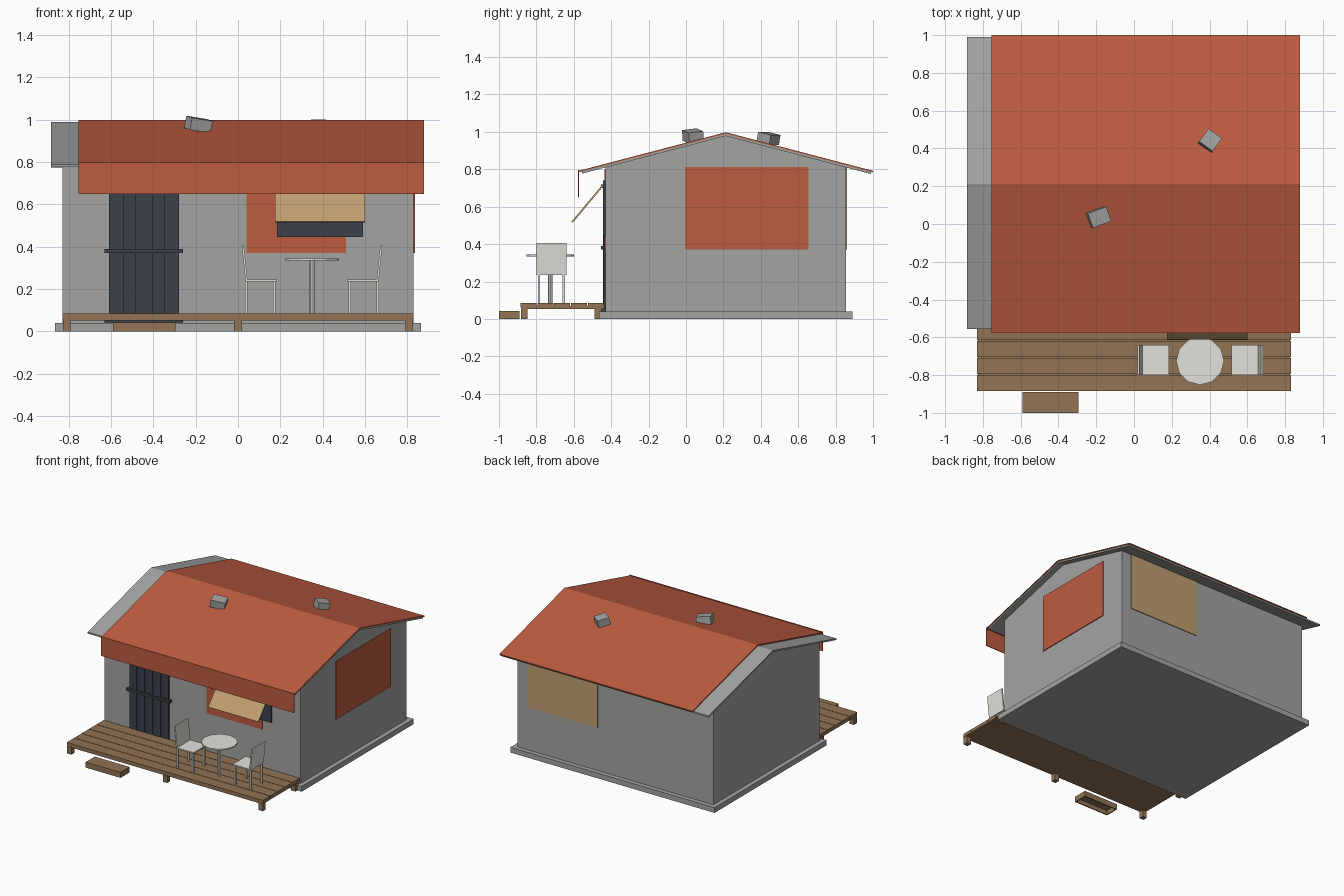
import bpy, bmesh, math
from mathutils import Vector

cube = bpy.data.objects.get("Cube")
if cube:
    bpy.data.objects.remove(cube, do_unlink=True)


def material(name, r, g, b):
    m = bpy.data.materials.new(name)
    m.use_nodes = True
    m.diffuse_color = (r, g, b, 1)
    m.node_tree.nodes["Principled BSDF"].inputs["Base Color"].default_value = (r, g, b, 1)
    return m


GREY = material("concrete_grey", .37, .37, .365)
RED = material("roof_red", .51, .107, .051)
WOOD = material("deck_wood", .29, .175, .09)
TAN = material("pale_plywood", .53, .345, .165)
DARK = material("dark_metal", .045, .054, .07)
WHITE = material("white_plastic", .77, .755, .71)


def finish(name, bm, mat):
    bmesh.ops.recalc_face_normals(bm, faces=bm.faces)
    me = bpy.data.meshes.new(name)
    bm.to_mesh(me)
    bm.free()
    me.materials.append(mat)
    ob = bpy.data.objects.new(name, me)
    bpy.context.collection.objects.link(ob)
    return ob


def prism(name, profile, x0, x1, mat):
    """Extrude a closed (y, z) profile along x."""
    bm = bmesh.new()
    face = bm.faces.new([bm.verts.new((x0, y, z)) for y, z in profile])
    ext = bmesh.ops.extrude_face_region(bm, geom=[face])["geom"]
    verts = [v for v in ext if isinstance(v, bmesh.types.BMVert)]
    bmesh.ops.translate(bm, verts=verts, vec=(x1 - x0, 0, 0))
    return finish(name, bm, mat)


def box(name, xs, ys, zs, mat):
    (y0, y1), (z0, z1) = ys, zs
    return prism(name, [(y0, z0), (y1, z0), (y1, z1), (y0, z1)], *xs, mat)


def cylinder(name, loc, radius, depth, sides, mat):
    bm = bmesh.new()
    bmesh.ops.create_cone(bm, cap_ends=True, segments=sides,
                          radius1=radius, radius2=radius, depth=depth)
    bmesh.ops.translate(bm, verts=bm.verts, vec=loc)
    return finish(name, bm, mat)


# House body and plinth
RIDGE_Y, SLOPE = .2125, .262
HALF_X, FRONT, BACK = .83, -.43, .855


def roof_z(y, drop=0):
    return .998 - abs(y - RIDGE_Y) * SLOPE - drop


box("plinth", (-.865, .865), (-.465, .89), (0, .04), GREY)
prism("house_walls", [(FRONT, .04), (BACK, .04), (BACK, roof_z(BACK, .016)),
                      (RIDGE_Y, roof_z(RIDGE_Y, .016)), (FRONT, roof_z(FRONT, .016))],
      -HALF_X, HALF_X, GREY)


# Two layered gable roof sheets and the front fascia
def gable_sheet(name, y0, y1, top, bottom, x0, x1, mat):
    ys = (y0, RIDGE_Y, y1)
    prism(name, [(y, roof_z(y, top)) for y in ys]
          + [(y, roof_z(y, bottom)) for y in reversed(ys)], x0, x1, mat)


gable_sheet("roof_underlay", -.555, .99, .008, .02, -.885, .875, GREY)
gable_sheet("roof_covering", -.573, 1, 0, .008, -.755, .88, RED)
box("roof_fascia", (-.755, .88), (-.578, -.572), (.65, .797), RED)

# Flat wall panels
box("right_wall_panel", (HALF_X, HALF_X + .006), (-.005, .655), (.37, .812), RED)
box("front_wall_panel", (.04, .51), (FRONT - .006, FRONT), (.37, .8), RED)
box("back_wall_panel", (.145, .745), (BACK, BACK + .006), (.37, .81), TAN)

# Window with propped shutter
box("window", (.185, .59), (FRONT - .014, FRONT), (.445, .74), DARK)
prism("window_shutter", [(-.612, .52), (-.605, .515), (-.44, .712), (-.447, .718)],
      .175, .6, TAN)

# Boarded door with cross bars
box("door_backing", (-.61, -.28), (FRONT - .006, FRONT), (.045, .72), DARK)
for i in range(5):
    x = -.61 + i * .0675
    box(f"door_board_{i + 1}", (x, x + .06 if i < 4 else -.28),
        (FRONT - (.014 if i % 2 else .011), FRONT), (.045, .72), DARK)
for i, z in enumerate((.05, .38, .71)):
    box(f"door_bar_{i + 1}", (-.63, -.26), (-.455, FRONT), (z - .01, z + .01), DARK)

# Deck, boards, posts and step
DECK_Y0, DECK_Y1, BOARDS = -.885, -.435, 5
box("deck_frame", (-.825, .825), (DECK_Y0 + .005, DECK_Y1), (.052, .07), WOOD)
width = (DECK_Y1 - DECK_Y0) / BOARDS
for i in range(BOARDS):
    y = DECK_Y0 + i * width
    box(f"deck_board_{i + 1}", (-.83, .83), (y, y + width - .004), (.06, .085), WOOD)
for i, x in enumerate((-.81, 0, .81)):
    for side, y in (("front", -.865), ("back", -.47)):
        box(f"deck_post_{side}_{i + 1}", (x - .018, x + .018),
            (y - .018, y + .018), (0, .055), WOOD)

box("step_top", (-.59, -.295), (-1, -.89), (.032, .042), WOOD)
for side, y in (("front", -1), ("back", -.898)):
    box(f"step_{side}", (-.59, -.295), (y, y + .008), (0, .032), WOOD)
for side, x in (("right", -.59), ("left", -.303)):
    box(f"step_{side}", (x, x + .008), (-.992, -.898), (0, .032), WOOD)

# Round table
TX, TY = .35, -.725
cylinder("table_top", (TX, TY, .34), .127, .01, 12, WHITE)
cylinder("table_leg", (TX, TY, .21), .012, .25, 8, WHITE)

# Mirrored pair of chairs
for name, s in (("right_chair", -1), ("left_chair", 1)):
    def xs(a, b):
        return sorted((TX + s * a, TX + s * b))
    box(f"{name}_seat", xs(.165, .315), (-.8, -.64), (.235, .245), WHITE)
    for a in (.172, .304):
        for y in (-.792, -.66):
            box(f"{name}_leg", xs(a, a + .012), (y, y + .012), (.085, .236), WHITE)
    back = box(f"{name}_back", xs(.305, .315), (-.8, -.64), (.24, .405), WHITE)
    for v in back.data.vertices:
        if v.co.z > .3:
            v.co.x += s * .017

# Loose blocks resting on the roof
for i, (loc, size, rot) in enumerate((
        ((-.187, .037, .978), (.105, .082, .058), (.12, .15, .36)),
        ((.402, .441, .965), (.088, .086, .055), (-.2, 0, -.63)))):
    h = Vector(size) / 2
    ob = box(f"roof_block_{i + 1}", (-h.x, h.x), (-h.y, h.y), (-h.z, h.z), GREY)
    ob.location, ob.rotation_euler = loc, rot
